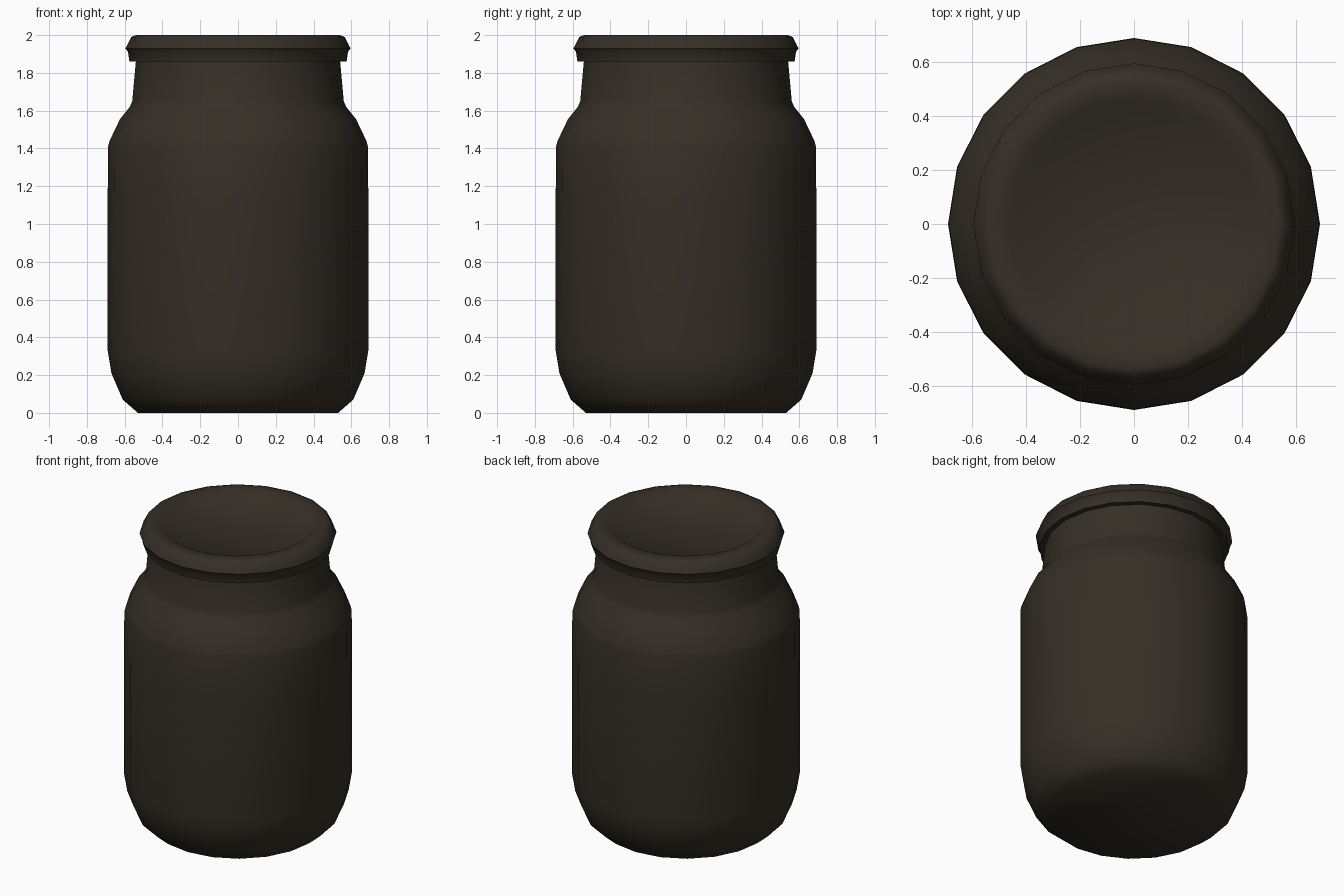
import bpy, bmesh, math

if "Cube" in bpy.data.objects:
    bpy.data.objects.remove(bpy.data.objects["Cube"])

SIDES = 20


def material(name, color):
    m = bpy.data.materials.new(name)
    m.diffuse_color = color
    m.use_nodes = True
    m.node_tree.nodes["Principled BSDF"].inputs["Base Color"].default_value = m.diffuse_color
    return m


def lathe(name, profile, mat, sharp_angle):
    """Turn an (r, z) profile around z; r = 0 ends become fan centres."""
    bm = bmesh.new()
    rings = []
    for r, z in profile:
        if r == 0:
            rings.append([bm.verts.new((0, 0, z))] * SIDES)
        else:
            rings.append([bm.verts.new((r * math.cos(2 * math.pi * i / SIDES),
                                        r * math.sin(2 * math.pi * i / SIDES), z))
                          for i in range(SIDES)])
    for a, b in zip(rings, rings[1:]):
        for i in range(SIDES):
            j = (i + 1) % SIDES
            corners = list(dict.fromkeys((a[i], a[j], b[j], b[i])))
            bm.faces.new(corners)
    bmesh.ops.recalc_face_normals(bm, faces=bm.faces)
    mesh = bpy.data.meshes.new(name)
    bm.to_mesh(mesh)
    bm.free()
    mesh.materials.append(mat)
    mesh.shade_smooth()
    mesh.set_sharp_from_angle(angle=math.radians(sharp_angle))
    obj = bpy.data.objects.new(name, mesh)
    bpy.context.collection.objects.link(obj)
    return obj


dark = material("dark_brown", (0.035, 0.028, 0.019, 1))

# Jar: base, straight wall, shoulder and tapered neck (top hidden under the lid)
lathe("jar_body", [
    (0, 0), (0.53, 0), (0.61, 0.07), (0.67, 0.21), (0.69, 0.33),
    (0.69, 1.13), (0.688, 1.41), (0.68, 1.44), (0.625, 1.555),
    (0.573, 1.62), (0.56, 1.65), (0.54, 1.87), (0, 1.87),
], dark, 60)

# Lid: skirt, flared bead, rounded rim and sunken top
lathe("lid", [
    (0.53, 1.86), (0.575, 1.86), (0.582, 1.91), (0.596, 1.93),
    (0.585, 1.95), (0.565, 1.99), (0.54, 2.0), (0.47, 1.995),
    (0.42, 1.955), (0, 1.95),
], dark, 60)
